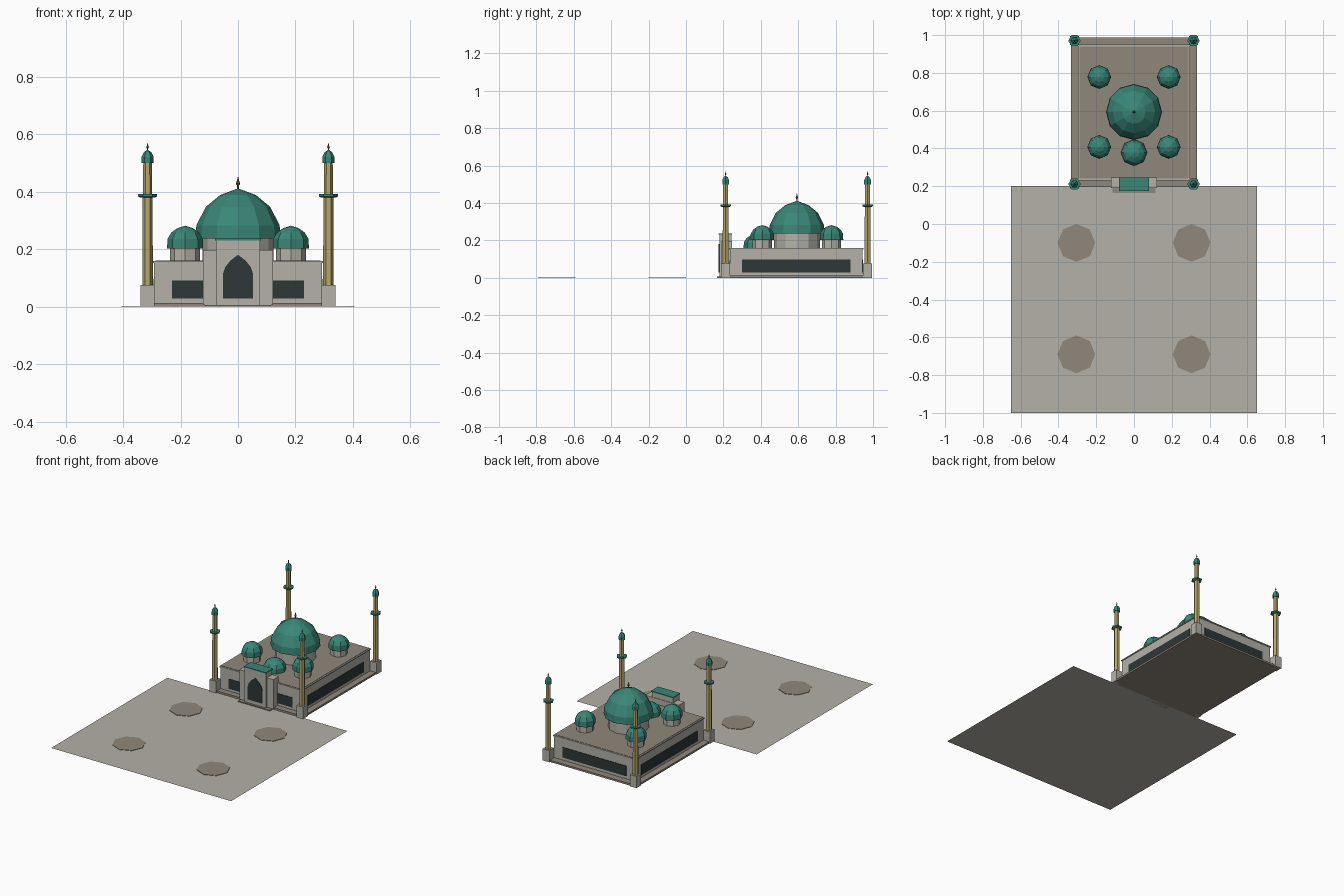
import bpy, bmesh, math
from mathutils import Vector

if "Cube" in bpy.data.objects:
    bpy.data.objects.remove(bpy.data.objects["Cube"], do_unlink=True)


def material(name, rgb):
    linear = [(c / 255 / 12.92) if c < 11 else ((c / 255 + 0.055) / 1.055) ** 2.4 for c in rgb]
    m = bpy.data.materials.new(name)
    m.use_nodes = True
    m.diffuse_color = (*linear, 1)
    m.node_tree.nodes["Principled BSDF"].inputs["Base Color"].default_value = (*linear, 1)
    return m


STONE = material("pale_stone", (180, 177, 167))
PAVING = material("brown_stone", (143, 135, 123))
TEAL = material("teal_tile", (58, 134, 119))
GOLD = material("sand_gold", (182, 167, 110))
BRONZE = material("bronze", (120, 98, 66))
GLASS = material("dark_glass", (46, 55, 55))


def finish(name, bm, mat):
    bmesh.ops.recalc_face_normals(bm, faces=bm.faces)
    mesh = bpy.data.meshes.new(name)
    bm.to_mesh(mesh)
    bm.free()
    mesh.materials.append(mat)
    ob = bpy.data.objects.new(name, mesh)
    bpy.context.collection.objects.link(ob)
    return ob


def box(name, x, y, z, mat):
    """Box from (min, max) pairs."""
    bm = bmesh.new()
    bmesh.ops.create_cube(bm, size=1)
    for v in bm.verts:
        v.co = [p[0] + (c + 0.5) * (p[1] - p[0]) for c, p in zip(v.co, (x, y, z))]
    return finish(name, bm, mat)


def lathe(name, centre, profile, sides, mat, turn=0):
    """Faceted solid of revolution from (radius, height) points."""
    bm = bmesh.new()
    rings = []
    for r, z in profile:
        if r == 0:
            rings.append([bm.verts.new((*centre, z))] * sides)
            continue
        angles = [2 * math.pi * i / sides + turn for i in range(sides)]
        rings.append([bm.verts.new((centre[0] + r * math.cos(a), centre[1] + r * math.sin(a), z))
                      for a in angles])
    for low, high in zip(rings, rings[1:]):
        for i in range(sides):
            j = (i + 1) % sides
            bm.faces.new(list(dict.fromkeys((low[i], low[j], high[j], high[i]))))
    for ring in (rings[0], rings[-1]):
        if ring[0] != ring[1]:
            bm.faces.new(ring)
    return finish(name, bm, mat)


def dome(name, centre, r, z, lip, height, sides):
    """Straight-lipped dome that curves in to a point."""
    rise = height - lip
    shape = [(r, z), (r * 0.98, z + lip), (r * 0.76, z + lip + rise * 0.5),
             (r * 0.42, z + lip + rise * 0.82), (0, z + height)]
    return lathe(name, centre, shape, sides, TEAL)


def finial(name, centre, z, h):
    shape = [(h * 0.07, z - h * 0.1), (h * 0.07, z + h * 0.25), (h * 0.17, z + h * 0.42),
             (h * 0.09, z + h * 0.62), (0, z + h)]
    return lathe(name, centre, shape, 6, BRONZE)


# Plaza with four round paving patches
bm = bmesh.new()
bm.faces.new([bm.verts.new(p) for p in
              ((-0.65, -1, 0), (0.65, -1, 0), (0.65, 0.2, 0), (-0.65, 0.2, 0))])
finish("plaza", bm, STONE)
for side in (-1, 1):
    for y in (-0.1, -0.69):
        lathe("plaza_patch", (side * 0.305, y), [(0.1, 0.0005), (0.1, 0.003)], 8, PAVING)

# Hall: plinth, walls, cornice and roof
MID_Y = 0.593
box("plinth", (-0.333, 0.333), (0.197, 0.988), (0, 0.012), PAVING)
box("hall_walls", (-0.292, 0.292), (0.236, 0.944), (0.012, 0.152), STONE)
box("cornice", (-0.297, 0.297), (0.231, 0.949), (0.152, 0.159), STONE)
box("roof", (-0.288, 0.288), (0.24, 0.94), (0.155, 0.161), PAVING)

# Window bands
for side in (-1, 1):
    x = side * 0.292
    box("side_window", (x - 0.003, x + 0.003), (0.3, 0.88), (0.03, 0.097), GLASS)
    box("front_window", sorted((side * 0.115, side * 0.23)), (0.233, 0.239), (0.028, 0.092), GLASS)
box("back_window", (-0.23, 0.23), (0.941, 0.947), (0.03, 0.097), GLASS)

# Portal
box("portal_step", (-0.115, 0.115), (0.165, 0.2), (0, 0.006), PAVING)
box("portal_wings", (-0.122, 0.122), (0.19, 0.246), (0.006, 0.198), STONE)
box("portal_centre", (-0.076, 0.076), (0.178, 0.243), (0.006, 0.231), STONE)
box("portal_roof", (-0.08, 0.08), (0.174, 0.247), (0.231, 0.238), TEAL)

# Pointed doorway, a thin plate
half = [(0.053, 0.028), (0.053, 0.112), (0.045, 0.137), (0.027, 0.16)]
outline = half + [(0, 0.181)] + [(-x, z) for x, z in reversed(half)]
bm = bmesh.new()
face = bm.faces.new([bm.verts.new((x, 0.175, z)) for x, z in outline])
extruded = bmesh.ops.extrude_face_region(bm, geom=[face])["geom"]
bmesh.ops.translate(bm, vec=Vector((0, 0.005, 0)),
                    verts=[v for v in extruded if isinstance(v, bmesh.types.BMVert)])
finish("doorway", bm, GLASS)

# Main dome on its drum
lathe("main_drum", (0, MID_Y), [(0.123, 0.16), (0.123, 0.24)], 12, STONE)
dome("main_dome", (0, MID_Y), 0.148, 0.238, 0.045, 0.174, 12)
finial("main_finial", (0, MID_Y), 0.41, 0.045)

# Corner domes, and a low dome behind the portal
for side in (-1, 1):
    for y in (0.408, 0.778):
        centre = (side * 0.184, y)
        lathe("small_drum", centre, [(0.052, 0.16), (0.052, 0.203)], 8, STONE)
        dome("small_dome", centre, 0.063, 0.202, 0.034, 0.08, 8)
dome("low_dome", (0, 0.378), 0.07, 0.16, 0.03, 0.077, 8)

# Four corner minarets
for x in (-0.315, 0.315):
    for y in (0.212, 0.971):
        c = (x, y)
        box("minaret_base", (x - 0.024, x + 0.024), (y - 0.024, y + 0.024), (0, 0.076), STONE)
        lathe("minaret_shaft", c, [(0.0185, 0.076), (0.0175, 0.383)], 6, GOLD)
        lathe("minaret_balcony", c, [(0.026, 0.38), (0.033, 0.384), (0.033, 0.392)], 6, TEAL)
        lathe("minaret_upper_shaft", c, [(0.0155, 0.392), (0.015, 0.503)], 6, GOLD)
        lathe("minaret_cap", c, [(0.021, 0.5), (0.021, 0.522), (0.013, 0.538), (0, 0.547)], 6, TEAL)
        finial("minaret_finial", c, 0.543, 0.029)
